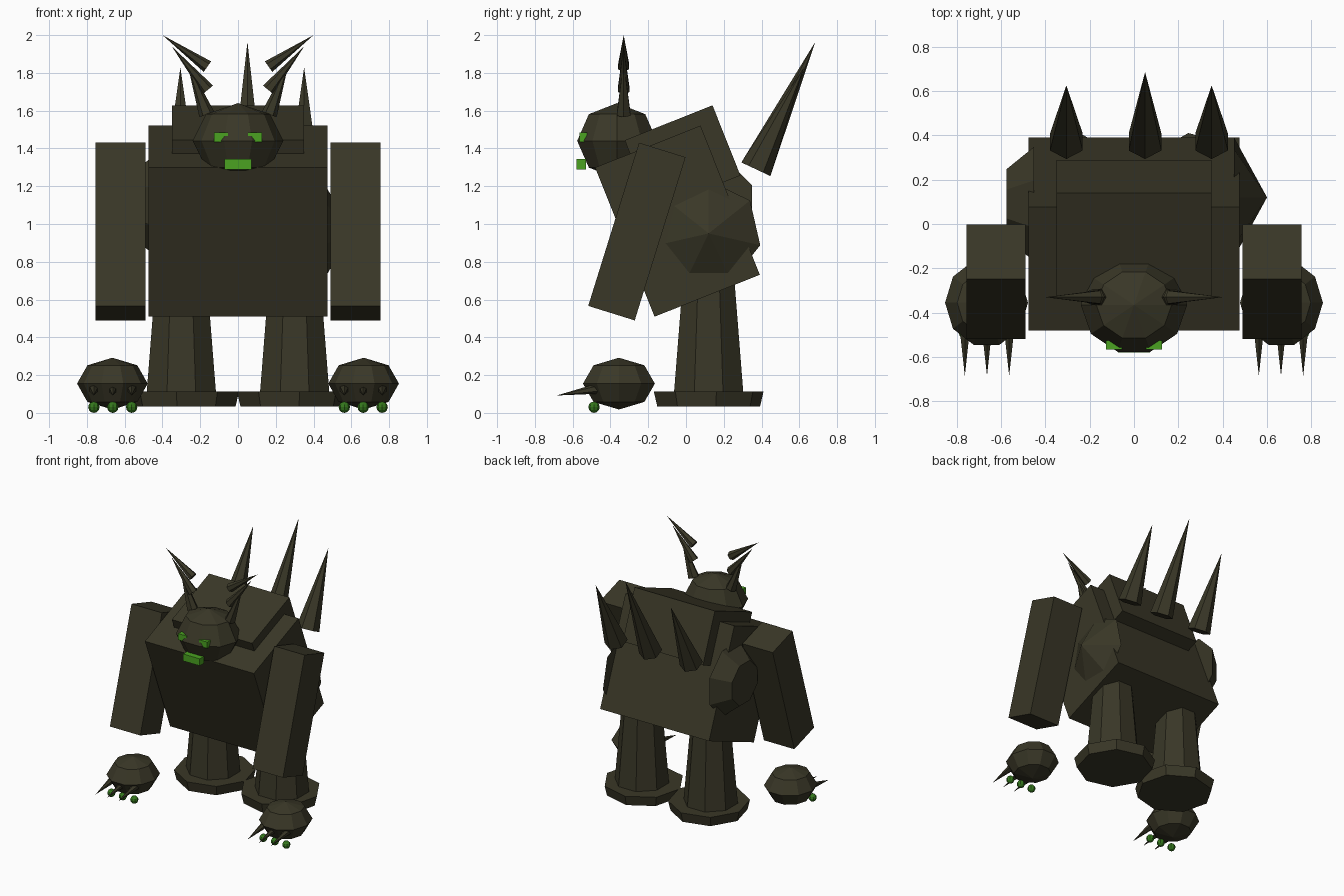
import bpy
from math import radians, pi
from mathutils import Vector, Matrix

cube = bpy.data.objects.get("Cube")
if cube:
    bpy.data.objects.remove(cube, do_unlink=True)


def material(name, colour):
    m = bpy.data.materials.new(name)
    m.use_nodes = True
    m.diffuse_color = (*colour, 1)
    m.node_tree.nodes["Principled BSDF"].inputs["Base Color"].default_value = (*colour, 1)
    return m


HIDE = material("dark olive hide", (0.041, 0.038, 0.020))
GLOW = material("bright green", (0.069, 0.36, 0.015))
NAIL = material("deep green", (0.035, 0.19, 0.012))


def finish(name, mat):
    ob = bpy.context.object
    ob.name = ob.data.name = name
    ob.data.materials.clear()
    ob.data.materials.append(mat)
    return ob


def box(name, centre, size, tilt=0, mat=HIDE):
    bpy.ops.mesh.primitive_cube_add(size=1, location=centre, rotation=(radians(tilt), 0, 0))
    ob = finish(name, mat)
    ob.scale = size
    return ob


def ball(name, centre, radii, segments=10, rings=4, mat=HIDE):
    bpy.ops.mesh.primitive_uv_sphere_add(segments=segments, ring_count=rings, radius=1,
                                         location=centre, rotation=(0, 0, pi / 2))
    ob = finish(name, mat)
    ob.scale = (radii[1], radii[0], radii[2])
    return ob


def taper(name, start, end, r1, r2=0, sides=8, turn=0):
    """Cone or frustum running from start to end."""
    a, b = Vector(start), Vector(end)
    bpy.ops.mesh.primitive_cone_add(vertices=sides, radius1=r1, radius2=r2, depth=(b - a).length)
    ob = finish(name, HIDE)
    aim = (b - a).to_track_quat('Z', 'Y').to_matrix().to_4x4()
    ob.matrix_world = (Matrix.Translation((a + b) / 2) @ aim
                       @ Matrix.Rotation(radians(turn), 4, 'Z'))
    return ob


# Body and raised back
box("torso", (0, -0.045, 1.015), (0.95, 0.6, 0.85), 21.7)
box("back_hump", (0, -0.018, 1.35), (0.7, 0.5, 0.4), 21.7)

# Lumps on the flanks
taper("left_flank_lump", (0.45, 0.12, 0.95), (0.6, 0.12, 0.95), 0.28, 0, 7)
taper("right_flank_lump", (-0.45, 0.09, 1.1), (-0.575, 0.09, 1.1), 0.28, 0.17, 8, 22.5)

# Back spikes
for name, x, tip in (("right", -0.305, (0.625, 1.83)),
                     ("middle", 0.05, (0.685, 1.965)),
                     ("left", 0.35, (0.625, 1.83))):
    taper(name + "_back_spike", (x, 0.37, 1.29), (x, *tip), 0.085, 0, 6)

# Head and face
ball("head", (0, -0.365, 1.44), (0.24, 0.222, 0.2))
box("mouth", (0, -0.555, 1.317), (0.145, 0.05, 0.055), 0, GLOW)

for side, s in (("left", 1), ("right", -1)):
    box(side + "_eye", (0.09 * s, -0.545, 1.46), (0.073, 0.04, 0.05), 0, GLOW)

    # Branching horn of three stacked cones
    for i, (base, tip, r) in enumerate((((0.165, 1.58), (0.27, 1.86), 0.042),
                                        ((0.16, 1.71), (0.35, 1.94), 0.036),
                                        ((0.162, 1.833), (0.4, 2.0), 0.034))):
        taper(f"{side}_horn_{i + 1}", (base[0] * s, -0.33, base[1]),
              (tip[0] * s, -0.33, tip[1]), r, 0, 6)

    # Arm and separate hand
    box(side + "_arm", (0.622 * s, -0.26, 0.96), (0.265, 0.258, 0.905), -17.3)
    ball(side + "_hand", (0.665 * s, -0.355, 0.155), (0.187, 0.2, 0.137))
    for i, dx in enumerate((-0.1, 0, 0.1)):
        x = 0.663 * s + dx
        taper(f"{side}_claw_{i + 1}", (x, -0.47, 0.128), (x, -0.685, 0.092), 0.027, 0, 6)
        ball(f"{side}_nail_{i + 1}", (x, -0.487, 0.03), (0.03, 0.03, 0.03), 8, 6, NAIL)

    # Leg and foot
    taper(side + "_leg", (0.3 * s, 0.12, 0.09), (0.3 * s, 0.12, 0.85), 0.2, 0.135, 8, 22.5)
    taper(side + "_foot", (0.285 * s, 0.12, 0.035), (0.285 * s, 0.12, 0.112),
          0.275, 0.293, 8, 8 * s)
